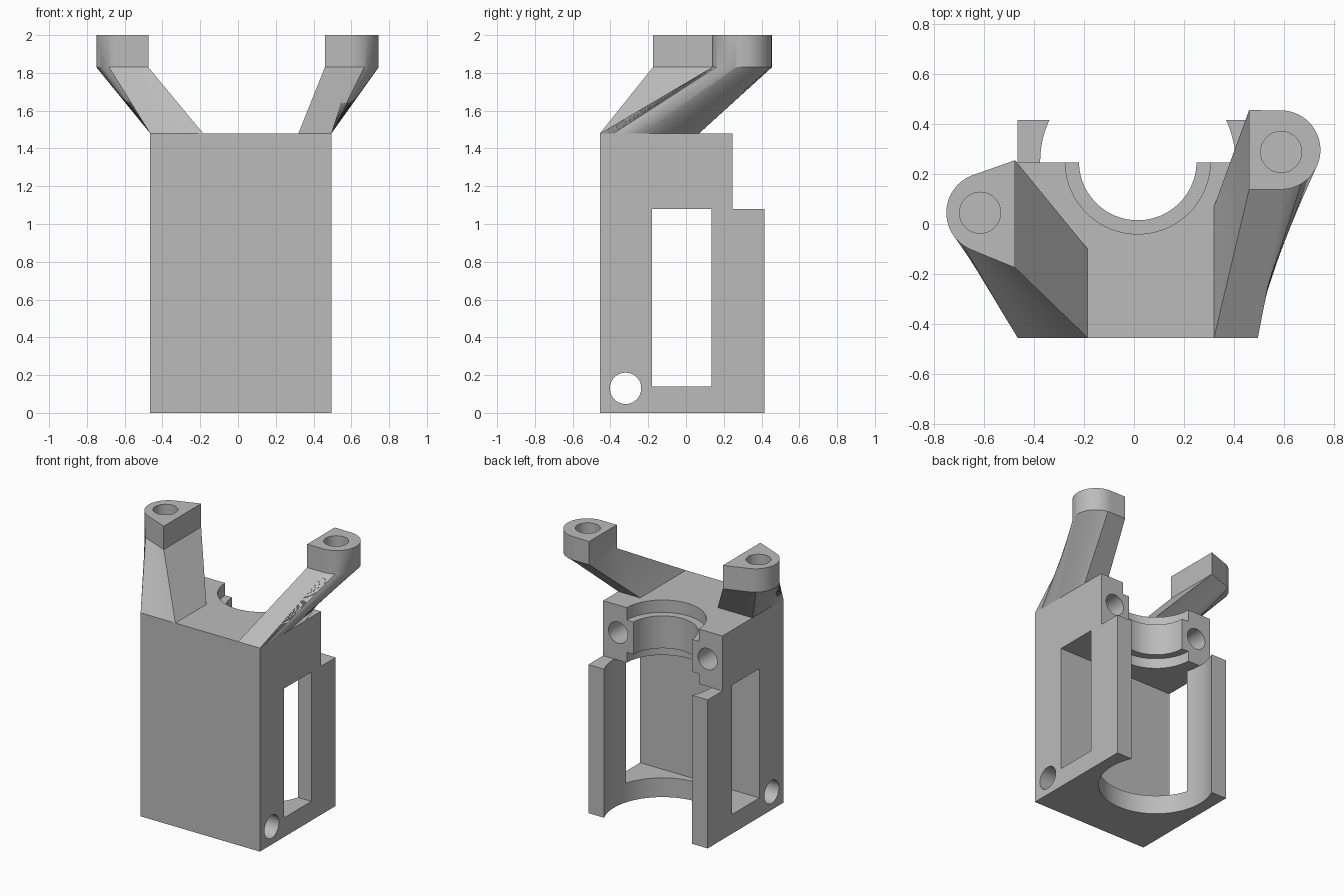
import bpy, bmesh
from math import sin, cos, radians
from mathutils import Vector

if "Cube" in bpy.data.objects:
    bpy.data.objects.remove(bpy.data.objects["Cube"])

grey = bpy.data.materials.new("plain grey")
grey.use_nodes = True
grey.diffuse_color = (0.5, 0.5, 0.5, 1)
grey.node_tree.nodes["Principled BSDF"].inputs["Base Color"].default_value = (0.5, 0.5, 0.5, 1)


def skin(name, rings):
    """Closed solid through a stack of rings with equal point counts."""
    bm = bmesh.new()
    loops = [[bm.verts.new(p) for p in ring] for ring in rings]
    n = len(loops[0])
    for a, b in zip(loops, loops[1:]):
        for i in range(n):
            j = (i + 1) % n
            bm.faces.new((a[i], a[j], b[j], b[i]))
    bm.faces.new(loops[0])
    bm.faces.new(loops[-1])
    bmesh.ops.recalc_face_normals(bm, faces=bm.faces)
    mesh = bpy.data.meshes.new(name)
    bm.to_mesh(mesh)
    bm.free()
    mesh.materials.append(grey)
    ob = bpy.data.objects.new(name, mesh)
    bpy.context.collection.objects.link(ob)
    return ob


def rod(axis, centre, radius, start, end, sides=64):
    """Cylinder along x, y or z; centre holds the other two coordinates."""
    def ring(t):
        pts = []
        for i in range(sides):
            a = radians(360 * i / sides)
            p = [centre[0] + radius * cos(a), centre[1] + radius * sin(a)]
            p.insert("xyz".index(axis), t)
            pts.append(p)
        return pts
    return skin("cutter", [ring(start), ring(end)])


def box(x0, x1, y0, y1, z0, z1):
    return skin("cutter", [[(x0, y0, z), (x1, y0, z), (x1, y1, z), (x0, y1, z)]
                           for z in (z0, z1)])


def select(ob):
    bpy.ops.object.select_all(action="DESELECT")
    ob.select_set(True)
    bpy.context.view_layer.objects.active = ob


def cut(ob, cutters):
    for c in cutters:
        select(ob)
        mod = ob.modifiers.new("cut", "BOOLEAN")
        mod.operation, mod.solver, mod.object = "DIFFERENCE", "EXACT", c
        bpy.ops.object.modifier_apply(modifier=mod.name)
        bpy.data.objects.remove(c)
    select(ob)
    bpy.ops.object.shade_smooth_by_angle(angle=radians(30))


# Housing: stepped side profile, bored and windowed
LEFT, RIGHT, FRONT, TOP, STEP = 0.495, -0.465, -0.455, 1.48, 1.08
side = [(FRONT, 0), (0.415, 0), (0.415, STEP), (0.245, STEP), (0.245, TOP), (FRONT, TOP)]
housing = skin("housing", [[(x, y, z) for y, z in side] for x in (RIGHT, LEFT)])
axis = (0.015, 0.25)
cut(housing, [
    rod("z", axis, 0.39, -0.1, STEP, 96),            # main bore
    box(-1, 1, -0.18, 0.135, 0.14, STEP),            # side windows
    rod("z", axis, 0.235, 1, 1.6, 96),               # collar bore
    rod("z", axis, 0.29, 1, 1.155, 96),              # lower collar recess
    rod("z", axis, 0.29, 1.39, 1.6, 96),             # upper collar recess
    rod("x", (-0.32, 0.13), 0.083, -1, 1),           # cross hole
    rod("y", (-0.345, 1.28), 0.077, -0.1, 0.5),      # clamp screw holes
    rod("y", (0.375, 1.28), 0.077, -0.1, 0.5),
])


def resample(path, n):
    """n + 1 points evenly spaced along a path."""
    pts = [Vector(p) for p in path]
    lengths = [(b - a).length for a, b in zip(pts, pts[1:])]
    total, out = sum(lengths), []
    for k in range(n + 1):
        d, i = total * k / n, 0
        while i < len(lengths) - 1 and d > lengths[i]:
            d -= lengths[i]
            i += 1
        out.append(pts[i].lerp(pts[i + 1], min(d / lengths[i], 1)))
    return out


def arm(name, inner, outer, back, corners, centre, radius, sweep, hole):
    """Ruled arm from a rectangular foot to a rounded lug with a screw hole."""
    arc = []
    for i in range(41):
        a = radians(sweep[0] + (sweep[1] - sweep[0]) * i / 40)
        arc.append((centre[0] + radius * cos(a), centre[1] + radius * sin(a)))
    lug = resample([corners[0]] + arc + [corners[1]], 60)
    foot_corners = [(inner, FRONT), (outer, FRONT), (outer, back), (inner, back)]
    share = abs(outer - inner) / (2 * abs(outer - inner) + back - FRONT)
    n = round(60 * share)
    foot = []
    for i, count in enumerate((n, 60 - 2 * n, n)):
        foot += resample(foot_corners[i:i + 2], count)[:-1]
    foot.append(Vector(foot_corners[3]))
    rings = [[(p.x, p.y, z) for p in ring]
             for ring, z in ((foot, TOP), (lug, 1.83), (lug, 2))]
    cut(skin(name, rings), [rod("z", hole, 0.082, 1.83, 2.1)])


# Upper arms
arm("right_arm", -0.185, RIGHT, -0.10, [(-0.475, -0.175), (-0.475, 0.255)],
    (-0.59, 0.045), 0.16, (246, 108), (-0.615, 0.045))
arm("left_arm", 0.32, LEFT, 0.07, [(0.46, 0.138), (0.46, 0.455)],
    (0.587, 0.296), 0.158, (-90, 90), (0.588, 0.288))
